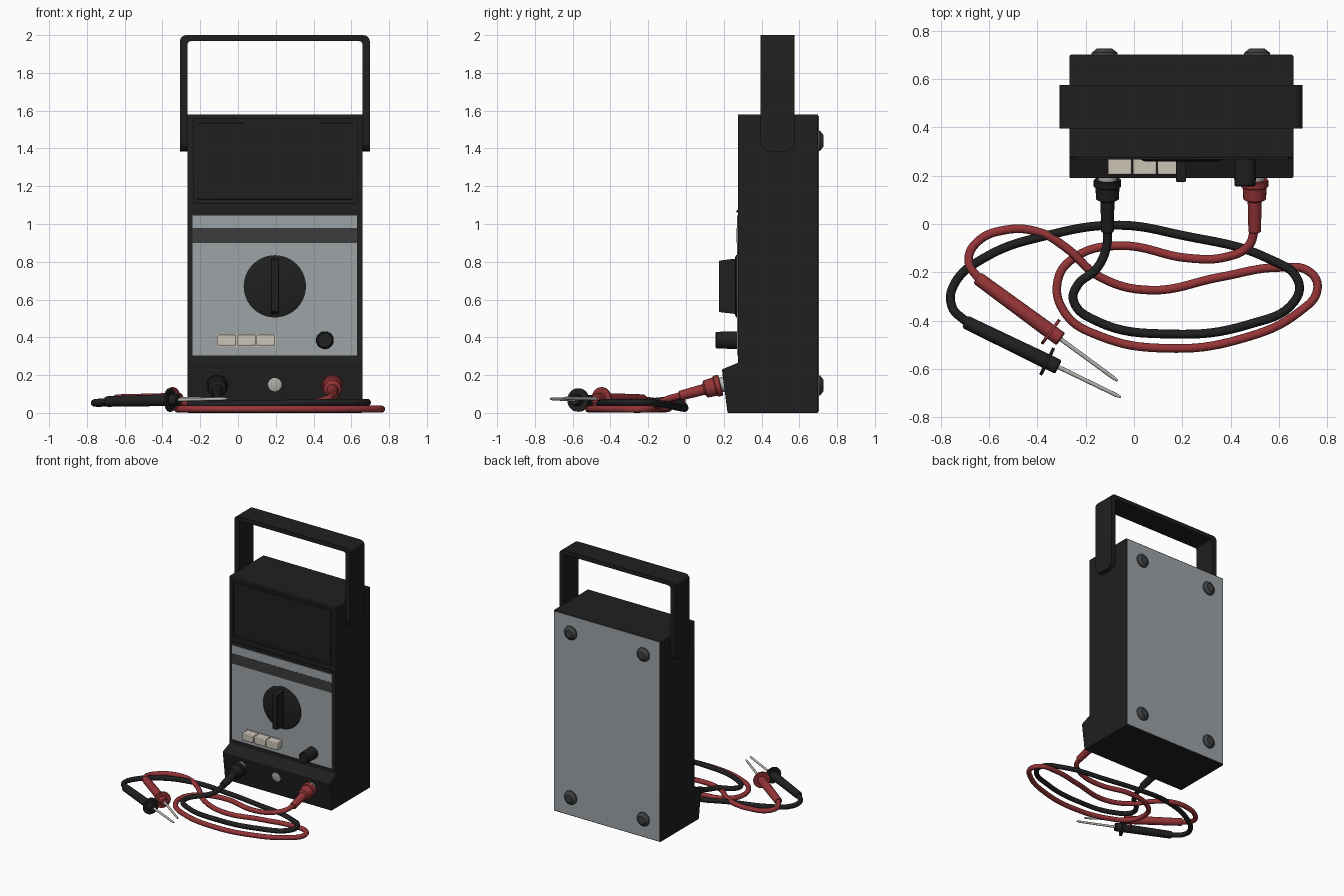
import bpy, bmesh, math
from mathutils import Vector, Matrix

if "Cube" in bpy.data.objects:
    bpy.data.objects.remove(bpy.data.objects["Cube"])


def mat(name, r, g, b):
    m = bpy.data.materials.new(name)
    m.diffuse_color = (r, g, b, 1)
    m.use_nodes = True
    m.node_tree.nodes["Principled BSDF"].inputs["Base Color"].default_value = m.diffuse_color
    return m


BLACK = mat("case_black", 0.014, 0.014, 0.014)
GREY = mat("panel_grey", 0.34, 0.37, 0.39)
DARK = mat("stripe_dark_grey", 0.045, 0.045, 0.045)
RED = mat("lead_red", 0.30, 0.035, 0.038)
CREAM = mat("button_cream", 0.60, 0.55, 0.47)
METAL = mat("metal", 0.48, 0.46, 0.43)
FOOT = mat("foot_grey", 0.05, 0.053, 0.056)


def finish(name, bm, material, bevel=0, smooth=True):
    bmesh.ops.recalc_face_normals(bm, faces=bm.faces)
    me = bpy.data.meshes.new(name)
    bm.to_mesh(me)
    bm.free()
    ob = bpy.data.objects.new(name, me)
    bpy.context.collection.objects.link(ob)
    me.materials.append(material)
    if bevel:
        b = ob.modifiers.new("bevel", 'BEVEL')
        b.width, b.segments, b.limit_method = bevel, 2, 'ANGLE'
    if smooth:
        bpy.ops.object.select_all(action='DESELECT')
        ob.select_set(True)
        bpy.context.view_layer.objects.active = ob
        bpy.ops.object.shade_smooth_by_angle(angle=math.radians(35))
    return ob


def prism(bm, pts, offset):
    """Extrude a closed outline by an offset vector."""
    f = bm.faces.new([bm.verts.new(p) for p in pts])
    r = bmesh.ops.extrude_face_region(bm, geom=[f])
    bmesh.ops.translate(bm, vec=offset, verts=[v for v in r['geom'] if isinstance(v, bmesh.types.BMVert)])


def box(name, x, y, z, material, bevel=0):
    bm = bmesh.new()
    prism(bm, [(x[0], y[0], z[0]), (x[1], y[0], z[0]), (x[1], y[0], z[1]), (x[0], y[0], z[1])],
          (0, y[1] - y[0], 0))
    return finish(name, bm, material, bevel, bevel > 0)


def lathe(name, start, end, profile, material, n=24):
    """Turned part: profile holds (distance along the axis, radius)."""
    start, axis = Vector(start), (Vector(end) - Vector(start)).normalized()
    rot = axis.to_track_quat('Z', 'Y').to_matrix()
    bm = bmesh.new()
    rings = [[bm.verts.new(start + rot @ Vector((r * math.cos(k * math.tau / n), r * math.sin(k * math.tau / n), d)))
              for k in range(n)] for d, r in profile]
    for a, b in zip(rings, rings[1:]):
        for k in range(n):
            bm.faces.new((a[k], a[(k + 1) % n], b[(k + 1) % n], b[k]))
    bm.faces.new(rings[0])
    bm.faces.new(rings[-1])
    return finish(name, bm, material)


def cable(name, pts, radius, material):
    cu = bpy.data.curves.new(name, 'CURVE')
    cu.dimensions, cu.bevel_depth, cu.bevel_resolution, cu.resolution_u = '3D', radius, 3, 8
    sp = cu.splines.new('BEZIER')
    sp.bezier_points.add(len(pts) - 1)
    for bp, p in zip(sp.bezier_points, pts):
        bp.co = p
        bp.handle_left_type = bp.handle_right_type = 'AUTO'
    ob = bpy.data.objects.new(name, cu)
    bpy.context.collection.objects.link(ob)
    cu.materials.append(material)


# Case with protruding socket lip, screen recess cut out
bm = bmesh.new()
side = [(0.70, 0), (0.70, 1.58), (0.275, 1.58), (0.275, 0.265), (0.19, 0.23), (0.22, 0)]
prism(bm, [(-0.268, y, z) for y, z in side], (0.928, 0, 0))
case = finish("case", bm, BLACK, 0.005)
cutter = box("screen_cutter", (-0.235, 0.63), (0.2, 0.287), (1.11, 1.555), BLACK)
cutter.hide_render = True
cutter.hide_viewport = True
cutter.display_type = 'WIRE'
cut = case.modifiers.new("screen_recess", 'BOOLEAN')
cut.object, cut.solver = cutter, 'EXACT'
box("screen_glass", (-0.215, 0.61), (0.28, 0.29), (1.13, 1.535), BLACK, 0.003)

# Front panel plate, its stripe, dial marking ring and back plate
box("front_panel", (-0.24, 0.63), (0.270, 0.277), (0.305, 1.045), GREY)
box("panel_stripe", (-0.24, 0.63), (0.2685, 0.277), (0.90, 0.98), DARK)
box("panel_divider", (-0.25, 0.64), (0.268, 0.277), (1.06, 1.075), BLACK)
box("back_plate", (-0.262, 0.654), (0.697, 0.703), (0.008, 1.572), GREY)

# Rotary selector with grip bar
lathe("selector_disc", (0.195, 0.277, 0.67), (0.195, 0, 0.67), [(0, 0.165), (0.012, 0.165), (0.018, 0.15)], BLACK, 40)
bm = bmesh.new()
prism(bm, [(0.174, 0.275, 0.522), (0.174, 0.275, 0.818), (0.174, 0.175, 0.806), (0.174, 0.175, 0.534)], (0.042, 0, 0))
finish("selector_grip", bm, BLACK, 0.004)

# Small knob and push buttons
lathe("adjust_knob", (0.46, 0.275, 0.385), (0.46, 0, 0.385), [(0, 0.047), (0.113, 0.044), (0.12, 0.038)], BLACK)
for i in range(3):
    x = -0.108 + 0.103 * i
    box("push_button", (x, x + 0.098), (0.205, 0.275), (0.356, 0.414), CREAM, 0.005)
box("button_surround", (-0.112, 0.2), (0.267, 0.275), (0.352, 0.418), CREAM)

# Centre socket on the lip
lathe("centre_socket", (0.195, 0.215, 0.152), (0.195, 0, 0.124), [(0, 0.036), (0.018, 0.036), (0.02, 0.03)], METAL)

# Rear feet
for x in (-0.122, 0.51):
    for z in (0.145, 1.44):
        lathe("rear_foot", (x, 0.698, z), (x, 1, z), [(0, 0.055), (0.012, 0.053), (0.03, 0.03)], FOOT)


# Carrying handle: U outline with rounded corners, rounded arm ends
def arch(xa, xb, top, r, y):
    pts = [(xa, y, 1.385)]
    for cx, a0 in ((xa + r, 180), (xb - r, 90)):
        for k in range(6):
            a = math.radians(a0 - 18 * k)
            pts.append((cx + r * math.cos(a), y, top - r + r * math.sin(a)))
    return pts + [(xb, y, 1.385)]


bm = bmesh.new()
outer, inner = arch(-0.308, 0.698, 2.0, 0.035, 0.395), arch(-0.268, 0.66, 1.968, 0.02, 0.395)
prism(bm, outer + inner[::-1], (0, 0.18, 0))
ends = [e for e in bm.edges if all(abs(v.co.z - 1.385) < 1e-4 for v in e.verts)
        and abs(e.verts[0].co.y - e.verts[1].co.y) < 1e-4]
bmesh.ops.bevel(bm, geom=ends, offset=0.05, segments=5, profile=0.5, affect='EDGES')
finish("carrying_handle", bm, BLACK)

# Plugs with metal collars
for x, m, label in ((-0.11, BLACK, "black"), (0.5, RED, "red")):
    a, b = (x, 0.205, 0.153), (x, -0.035, 0.09)
    lathe(label + "_socket_collar", a, b, [(-0.01, 0.04), (0.03, 0.04)], METAL)
    lathe(label + "_plug", a, b, [(0.022, 0.054), (0.026, 0.057), (0.05, 0.057), (0.054, 0.05), (0.105, 0.047),
                                  (0.115, 0.029), (0.244, 0.026), (0.248, 0.02)], m)

# Test leads
cable("black_lead", [(-0.11, -0.02, 0.094), (-0.115, -0.10, 0.07), (-0.155, -0.185, 0.06), (-0.235, -0.255, 0.05),
                     (-0.25, -0.32, 0.045), (-0.16, -0.40, 0.045), (0.15, -0.456, 0.05), (0.48, -0.415, 0.055),
                     (0.665, -0.32, 0.055), (0.68, -0.235, 0.055), (0.56, -0.145, 0.05), (0.19, -0.045, 0.03),
                     (-0.06, -0.005, 0.025), (-0.35, -0.045, 0.055), (-0.62, -0.14, 0.055), (-0.745, -0.25, 0.05),
                     (-0.755, -0.34, 0.055), (-0.69, -0.41, 0.06)], 0.0185, BLACK)
cable("red_lead", [(0.5, -0.02, 0.094), (0.475, -0.09, 0.075), (0.38, -0.137, 0.05), (0.23, -0.142, 0.03),
                   (-0.06, -0.09, 0.025), (-0.24, -0.135, 0.02), (-0.315, -0.23, 0.02), (-0.285, -0.37, 0.02),
                   (-0.14, -0.465, 0.02), (0.13, -0.515, 0.02), (0.44, -0.477, 0.02), (0.69, -0.36, 0.02),
                   (0.76, -0.27, 0.02), (0.73, -0.2, 0.02), (0.605, -0.18, 0.02), (0.357, -0.22, 0.02),
                   (0.066, -0.274, 0.02), (-0.14, -0.22, 0.035), (-0.286, -0.095, 0.055), (-0.39, -0.035, 0.06),
                   (-0.535, -0.025, 0.06), (-0.655, -0.08, 0.055), (-0.685, -0.155, 0.06), (-0.64, -0.232, 0.07)],
      0.0185, RED)

# Probes: gripped body with finger guard, and needle
for label, a, b, m in (("black", (-0.70, -0.405, 0.06), (-0.055, -0.718, 0.075), BLACK),
                       ("red", (-0.65, -0.223, 0.07), (-0.068, -0.65, 0.078), RED)):
    length = (Vector(b) - Vector(a)).length
    lathe(label + "_probe_body", a, b, [(0, 0.024), (0.01, 0.028), (0.34, 0.031), (0.425, 0.031), (0.43, 0.026)], m)
    lathe(label + "_finger_guard", a, b, [(0.372, 0.062), (0.384, 0.062)], m)
    lathe(label + "_probe_needle", a, b, [(0.42, 0.009), (length - 0.02, 0.008), (length, 0.004)], METAL, 12)
